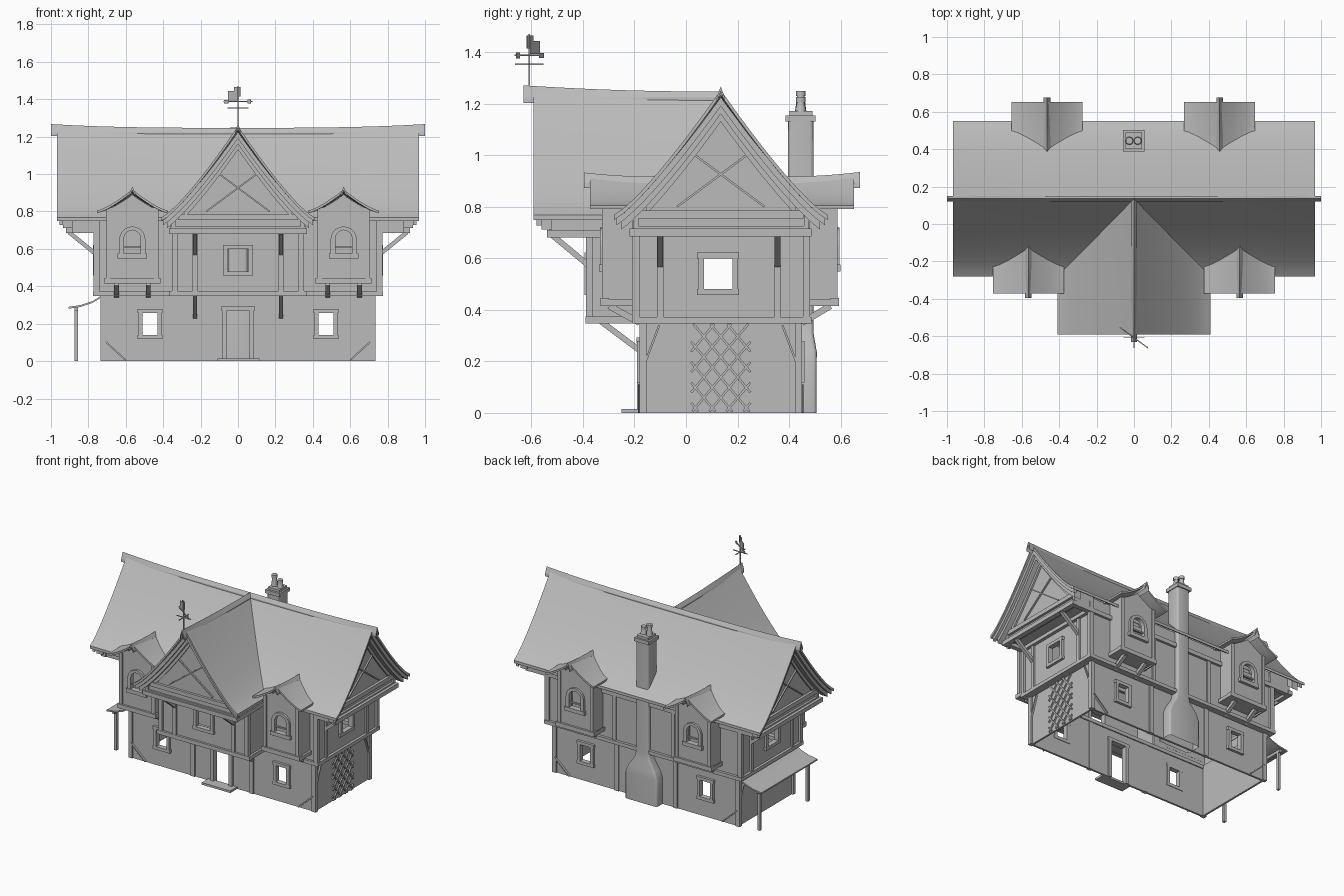
import bpy, bmesh, math
from mathutils import Vector, Matrix

if "Cube" in bpy.data.objects:
    bpy.data.objects.remove(bpy.data.objects["Cube"])

GREY = (0.5, 0.5, 0.5, 1)
mat = bpy.data.materials.new("plain grey")
mat.use_nodes = True
mat.diffuse_color = GREY
mat.node_tree.nodes["Principled BSDF"].inputs["Base Color"].default_value = GREY
SIDES = (-1, 1)


def finish(name, bm, smooth=False):
    bmesh.ops.recalc_face_normals(bm, faces=bm.faces)
    me = bpy.data.meshes.new(name)
    bm.to_mesh(me)
    bm.free()
    me.materials.append(mat)
    ob = bpy.data.objects.new(name, me)
    bpy.context.collection.objects.link(ob)
    if smooth:
        bpy.ops.object.select_all(action='DESELECT')
        ob.select_set(True)
        bpy.context.view_layer.objects.active = ob
        bpy.ops.object.shade_smooth_by_angle()
    return ob


def box(name, x, y, z):
    bm = bmesh.new()
    mid = [sum(r) / 2 for r in (x, y, z)]
    size = [abs(r[1] - r[0]) for r in (x, y, z)]
    bmesh.ops.create_cube(bm, size=1, matrix=Matrix.Translation(mid) @ Matrix.Diagonal((*size, 1)))
    return finish(name, bm)


def beam(name, p, q, w=0.025, h=0.025):
    p, q = Vector(p), Vector(q)
    bm = bmesh.new()
    turn = (q - p).to_track_quat('Z', 'Y').to_matrix().to_4x4()
    bmesh.ops.create_cube(bm, size=1, matrix=Matrix.Translation((p + q) / 2) @ turn
                          @ Matrix.Diagonal((w, h, (q - p).length, 1)))
    return finish(name, bm)


def at(axis, a, u, z):
    return (a, u, z) if axis == 'x' else (u, a, z)


def prism(name, axis, a0, a1, pts, smooth=False):
    bm = bmesh.new()
    face = bm.faces.new([bm.verts.new(at(axis, a0, *p)) for p in pts])
    ext = bmesh.ops.extrude_face_region(bm, geom=[face])["geom"]
    bmesh.ops.translate(bm, vec=at(axis, a1 - a0, 0, 0), verts=[v for v in ext if isinstance(v, bmesh.types.BMVert)])
    return finish(name, bm, smooth)


def shell(name, x, y, z, cutters):
    """Open tube of walls with openings cut through."""
    ob = box(name, x, y, z)
    bm = bmesh.new()
    bm.from_mesh(ob.data)
    bmesh.ops.delete(bm, geom=[f for f in bm.faces if abs(f.normal.z) > 0.5], context='FACES')
    bm.to_mesh(ob.data)
    bm.free()
    ob.modifiers.new("walls", 'SOLIDIFY').thickness = 0.02
    for c in cutters:
        c.hide_render = True
        m = ob.modifiers.new("opening", 'BOOLEAN')
        m.operation, m.solver, m.object = 'DIFFERENCE', 'EXACT', c
    bpy.context.view_layer.update()
    solid = bpy.data.meshes.new_from_object(ob.evaluated_get(bpy.context.evaluated_depsgraph_get()))
    ob.modifiers.clear()
    ob.data = solid
    for c in cutters:
        bpy.data.objects.remove(c)


class Roof:
    """Concave gable roof: ridge along axis, centre c, half width w."""
    def __init__(self, axis, c, w, ridge, eave, power):
        self.axis, self.c, self.w, self.ridge, self.eave, self.power = axis, c, w, ridge, eave, power

    def z(self, u):
        return self.eave + (self.ridge - self.eave) * max(0, 1 - abs(u) / self.w) ** self.power

    def line(self, half, drop):
        return [(self.c + half * i / 12, self.z(half * i / 12) - drop) for i in range(-12, 13)]

    def cover(self, name, a0, a1, lift, thick=0.02, n=16):
        bm = bmesh.new()
        rows = []
        for k in range(n + 1):
            a = a0 + (a1 - a0) * k / n
            rows.append([bm.verts.new(at(self.axis, a, u, z + lift(a) * (1 - abs(u - self.c) / self.w)))
                         for u, z in self.line(self.w, 0)])
        faces = [bm.faces.new((r[i], r[i + 1], s[i + 1], s[i]))
                 for r, s in zip(rows, rows[1:]) for i in range(24)]
        ext = bmesh.ops.extrude_face_region(bm, geom=faces)["geom"]
        bmesh.ops.translate(bm, vec=(0, 0, -thick), verts=[v for v in ext if isinstance(v, bmesh.types.BMVert)])
        finish(name, bm, True)

    def cap(self, name, a0, a1, lift, w=0.016):
        Roof(self.axis, self.c, w, self.ridge + 0.012, self.ridge - 0.012, 1).cover(name, a0, a1, lift, 0.02)

    def band(self, name, a0, a1, half, top, low):
        prism(name, self.axis, a0, a1, self.line(half, top) + self.line(half, low)[::-1])

    def gable(self, name, a0, a1, half, base):
        prism(name, self.axis, a0, a1, self.line(half, 0.015) + [(self.c + half, base), (self.c - half, base)])


def frame(name, axis, a, c, z0, z1, half, t=0.022, d=0.018):
    """Four-piece window surround centred on a wall plane."""
    for s in SIDES:
        prism(name + "_side", axis, a - d, a + d,
              [(c + s * half, z0), (c + s * (half + t), z0), (c + s * (half + t), z1), (c + s * half, z1)])
    for z in (z0 - t, z1):
        e = half + t * 1.2
        prism(name + "_rail", axis, a - d, a + d, [(c - e, z), (c + e, z), (c + e, z + t), (c - e, z + t)])


def arch(c, half, z0, spring):
    curve = [(c + half * math.cos(math.pi * i / 10), spring + half * math.sin(math.pi * i / 10)) for i in range(11)]
    return [(c + half, z0)] + curve + [(c - half, z0)]


# Ground floor walls, door and windows
cuts = [box("cut", (s * 0.47 - 0.04, s * 0.47 + 0.04), (-1, 1), (0.14, 0.257)) for s in SIDES]
cuts.append(box("cut", (-0.06, 0.06), (-0.5, 0), (-0.1, 0.27)))
shell("ground_walls", (-0.722, 0.722), (-0.172, 0.442), (0, 0.36), cuts)
for s in SIDES:
    for y in (-0.172, 0.442):
        frame("ground_window", 'y', y, s * 0.47, 0.14, 0.257, 0.04)
    for x in (0.72, 0.23):
        for y in (-0.167, 0.437):
            box("ground_post", (s * x - 0.015, s * x + 0.015), (y - 0.013, y + 0.013), (0, 0.35))
    for y, d in ((-0.174, -1), (0.444, 1)):
        beam("ground_brace", (s * 0.60, y, 0.005), (s * 0.715, y, 0.11), 0.025, 0.008)
        beam("ground_end_brace", (s * 0.724, y - d * 0.01, 0.18), (s * 0.724, y - d * 0.07, 0.34), 0.02, 0.008)
    box("door_jamb", (s * 0.06, s * 0.085), (-0.19, -0.15), (0, 0.27))
box("door_lintel", (-0.09, 0.09), (-0.192, -0.15), (0.27, 0.292))
box("doorstep", (-0.11, 0.115), (-0.25, -0.17), (0, 0.015))

# Upper floor and projecting front wing
dormers = [(-0.565, -1), (0.565, -1), (-0.465, 1), (0.458, 1)]
cuts = [box("cut", (-1, 1), (0.07, 0.18), (0.48, 0.6)), box("cut", (-0.32, 0.32), (-0.3, 0), (0.38, 0.69))]
cuts += [box("cut", (x - 0.11, x + 0.11), (d * 0.3 + 0.13 - 0.08, d * 0.3 + 0.13 + 0.08), (0.45, 0.75)) for x, d in dormers]
shell("upper_walls", (-0.757, 0.757), (-0.195, 0.468), (0.35, 0.8), cuts)
cuts = [box("cut", (-0.055, 0.055), (-0.5, -0.3), (0.48, 0.6)), box("cut", (-0.32, 0.32), (-0.3, 0), (0.38, 0.69))]
shell("wing_walls", (-0.345, 0.345), (-0.375, -0.18), (0.35, 0.72), cuts)
frame("wing_window", 'y', -0.375, 0, 0.48, 0.6, 0.055)
box("wing_soffit", (-0.345, 0.345), (-0.375, -0.165), (0.35, 0.36))
box("wing_sill_beam", (-0.365, 0.365), (-0.39, -0.36), (0.347, 0.375))
box("wing_top_beam", (-0.37, 0.37), (-0.39, -0.36), (0.68, 0.71))
box("wing_outer_beam", (-0.37, 0.37), (-0.54, -0.505), (0.68, 0.71))
box("wing_attic_soffit", (-0.36, 0.36), (-0.53, -0.36), (0.705, 0.72))
box("front_sill_beam", (-0.77, 0.77), (-0.21, -0.15), (0.347, 0.372))
box("back_sill_beam", (-0.77, 0.77), (0.42, 0.487), (0.347, 0.372))
box("back_top_beam", (-0.77, 0.77), (0.46, 0.485), (0.685, 0.715))
for x in (-0.23, 0.23):
    box("back_post", (x - 0.014, x + 0.014), (0.46, 0.478), (0.36, 0.7))
for s in SIDES:
    box("wing_side_sill", (s * 0.33, s * 0.36), (-0.38, -0.19), (0.347, 0.375))
    box("wing_side_beam", (s * 0.335, s * 0.37), (-0.54, -0.19), (0.68, 0.71))
    box("wing_attic_skirt", (s * 0.335, s * 0.355), (-0.53, -0.15), (0.7, 0.79))
    for x in (0.338, 0.23):
        box("wing_post", (s * x - 0.014, s * x + 0.014), (-0.388, -0.36), (0.36, 0.7))
    beam("lower_wing_bracket", (s * 0.23, -0.17, 0.235), (s * 0.23, -0.33, 0.355), 0.022, 0.022)
    beam("upper_wing_bracket", (s * 0.23, -0.375, 0.57), (s * 0.23, -0.52, 0.69), 0.022, 0.022)
    box("end_sill_beam", (s * 0.71, s * 0.775), (-0.21, 0.487), (0.347, 0.372))
    box("end_top_beam", (s * 0.75, s * 0.78), (-0.21, 0.483), (0.685, 0.715))
    box("end_outer_beam", (s * 0.885, s * 0.92), (-0.22, 0.487), (0.685, 0.715))
    box("end_attic_soffit", (s * 0.74, s * 0.9), (-0.2, 0.473), (0.71, 0.725))
    frame("end_window", 'x', s * 0.757, 0.125, 0.48, 0.6, 0.055)
    for y in (-0.195, 0.468):
        box("upper_corner_post", (s * 0.74, s * 0.772), (y - 0.014, y + 0.014), (0.36, 0.76))
        box("end_attic_skirt", (s * 0.74, s * 0.9), (y - 0.01, y + 0.01), (0.7, 0.8))
        box("end_side_beam", (s * 0.74, s * 0.92), (y - 0.016, y + 0.016), (0.685, 0.715))
    for y in (-0.1, 0.355):
        box("end_post", (s * 0.75, s * 0.77), (y - 0.012, y + 0.012), (0.36, 0.7))
        beam("end_bracket", (s * 0.757, y, 0.57), (s * 0.905, y, 0.69), 0.022, 0.022)

# Main roof and wing roof with their gables
main = Roof('x', 0.135, 0.415, 1.235, 0.768, 1.23)
wing = Roof('y', 0, 0.41, 1.235, 0.768, 1.25)


def main_lift(a):
    return 0.02 * abs(a) ** 3


def wing_lift(a):
    return 0.022 * max(0, (0.1 - a) / 0.7) ** 2


main.cover("main_roof", -0.967, 0.967, main_lift)
main.cap("main_ridge", -1, 1, main_lift)
wing.cover("wing_roof", -0.592, 0.13, wing_lift)
wing.cap("wing_ridge", -0.63, 0.14, wing_lift)
for roof, wall, edge, half, s in ((main, 0.885, 0.955, 0.335, 1), (main, 0.885, 0.955, 0.335, -1), (wing, 0.52, 0.58, 0.36, -1)):
    roof.gable("gable_wall", s * wall, s * (wall - 0.03), half, 0.705)
    roof.band("barge_board", s * edge, s * (edge - 0.02), roof.w - 0.01, 0.01, 0.045)
    roof.band("inner_barge_board", s * (edge - 0.02), s * wall, roof.w - 0.03, 0.015, 0.075)
    roof.band("gable_rafter", s * wall, s * (wall + 0.012), 0.29, 0.07, 0.105)
    lo, hi = roof.c - 0.32, roof.c + 0.32
    prism("gable_tie", roof.axis, s * wall, s * (wall + 0.018), [(lo, 0.755), (hi, 0.755), (hi, 0.785), (lo, 0.785)])
    for d in SIDES:
        beam("gable_cross_brace", at(roof.axis, s * wall, roof.c - d * 0.17, 0.8),
             at(roof.axis, s * wall, roof.c + d * 0.1, 1.0), 0.02, 0.008)

# Dormer bays
for x, d in dormers:
    front, root = (-0.318, -0.18) if d < 0 else (0.58, 0.45)
    cut = prism("cut", 'y', front - 0.06, front + 0.06, arch(x, 0.045, 0.575, 0.655))
    shell("dormer_walls", (x - 0.135, x + 0.135), (min(front, root), max(front, root) + 0.0), (0.42, 0.82), [cut])
    ring = arch(x, 0.07, 0.56, 0.65) + arch(x, 0.045, 0.56, 0.655)[::-1]
    prism("dormer_window_arch", 'y', front - 0.015, front + 0.015, ring)
    box("dormer_window_sill", (x - 0.078, x + 0.078), (front - 0.02, front + 0.02), (0.548, 0.575))
    box("dormer_window_rail", (x - 0.045, x + 0.045), (front - 0.006, front + 0.006), (0.605, 0.615))
    box("dormer_floor", (x - 0.13, x + 0.13), (front, root), (0.415, 0.43))
    box("dormer_sill_beam", (x - 0.15, x + 0.15), (front + d * 0.014, front - d * 0.02), (0.415, 0.445))
    roof = Roof('y', x, 0.19, 0.905, 0.805, 1.4)

    def lift(a, d=d):
        return 0.016 * max(0, (d * (a - 0.13) - 0.25) / 0.28) ** 2

    eave, inner = (-0.372, -0.04) if d < 0 else (0.652, 0.32)
    roof.cover("dormer_roof", eave, inner, lift, 0.014)
    roof.cap("dormer_ridge", eave + d * 0.024, inner, lift, 0.018)
    roof.gable("dormer_gable", front, front - d * 0.02, 0.135, 0.79)
    for s in SIDES:
        px = x + s * 0.128
        box("dormer_post", (px - 0.012, px + 0.012), (front + d * 0.008, front - d * 0.015), (0.43, 0.81))
        box("dormer_side_sill", (px - 0.014, px + 0.022 * s), (front, root), (0.415, 0.44))
        beam("dormer_bracket", (x + s * 0.085, root, 0.35), (x + s * 0.085, front - d * 0.02, 0.415), 0.025, 0.025)

# Chimney at the back with a broad hearth base
bm = bmesh.new()
levels = [(0.125, 0), (0.125, 0.19), (0.105, 0.24), (0.06, 0.31), (0.05, 0.36), (0.05, 1.135)]
loops = []
for half, z in levels:
    y0, y1 = 0.395, 0.495 + (0.012 if z < 0.3 else 0)
    loops.append([bm.verts.new(p) for p in ((-half, y0, z), (half, y0, z), (half, y1, z), (-half, y1, z))])
for lo, hi in zip(loops, loops[1:]):
    for i in range(4):
        bm.faces.new((lo[i], lo[i - 1], hi[i - 1], hi[i]))
bm.faces.new(loops[-1])
bmesh.ops.bevel(bm, geom=[e for e in bm.edges if abs(e.verts[0].co.z - e.verts[1].co.z) > 0.01],
                offset=0.014, segments=3, affect='EDGES', profile=0.5)
finish("chimney_stack", bm, True)
box("chimney_cap", (-0.058, 0.055), (0.387, 0.503), (1.13, 1.155))
box("chimney_cap_top", (-0.045, 0.043), (0.402, 0.49), (1.155, 1.172))
for x, top in ((-0.025, 1.25), (0.02, 1.225)):
    for r1, r2, z0, z1 in ((0.022, 0.014, 1.17, top - 0.02), (0.019, 0.019, top - 0.02, top)):
        bm = bmesh.new()
        bmesh.ops.create_cone(bm, cap_ends=True, segments=16, radius1=r1, radius2=r2, depth=z1 - z0,
                              matrix=Matrix.Translation((x, 0.445, (z0 + z1) / 2)))
        finish("chimney_pot", bm, True)

# Lean-to canopy on posts
sag = [(-0.735, 0.347), (-0.78, 0.32), (-0.84, 0.3), (-0.907, 0.29)]
prism("canopy", 'y', -0.18, 0.45, [(u, z) for u, z in sag] + [(u, z - 0.01) for u, z in sag[::-1]], True)
box("canopy_beam", (-0.875, -0.855), (-0.165, 0.435), (0.268, 0.292))
for y in (-0.13, 0.41):
    box("canopy_post", (-0.874, -0.856), (y - 0.01, y + 0.01), (0, 0.28))

# Climbing trellis
for i in range(-5, 5):
    c = 0.02 + i * 0.066
    lo, hi = max(0.005, (0.02 - c) * 1.2), min(0.345, (0.25 - c) * 1.2)
    if hi - lo > 0.03:
        for d in SIDES:
            y = [0.135 + d * (c + z / 1.2 - 0.135) for z in (lo, hi)]
            beam("trellis_bar", (0.73, y[0], lo), (0.73, y[1], hi), 0.009, 0.009)

# Weathervane
V = Vector((0, -0.608, 0))
way = Vector((0.075, -0.055, 0))
up = Vector((0, 0, 1))
beam("vane_pole", V + up * 1.24, V + up * 1.47, 0.006, 0.006)
beam("vane_arrow", V - way + up * 1.387, V + way + up * 1.387, 0.006, 0.006)
beam("vane_arrow_head", V + way * 0.7 + up * 1.387, V + way * 0.9 + up * 1.387, 0.004, 0.022)
beam("vane_tail", V - way + up * 1.387, V - way * 0.7 + up * 1.387, 0.004, 0.018)
beam("vane_flag", V - way * 0.7 + up * 1.418, V + up * 1.418, 0.005, 0.05)
beam("vane_flag_top", V - way * 0.25 + up * 1.44, V + way * 0.15 + up * 1.44, 0.005, 0.05)
for arm in (Vector((0.055, 0, 0)), Vector((0, 0.055, 0))):
    beam("vane_crossbar", V - arm + up * 1.353, V + arm + up * 1.353, 0.005, 0.005)
